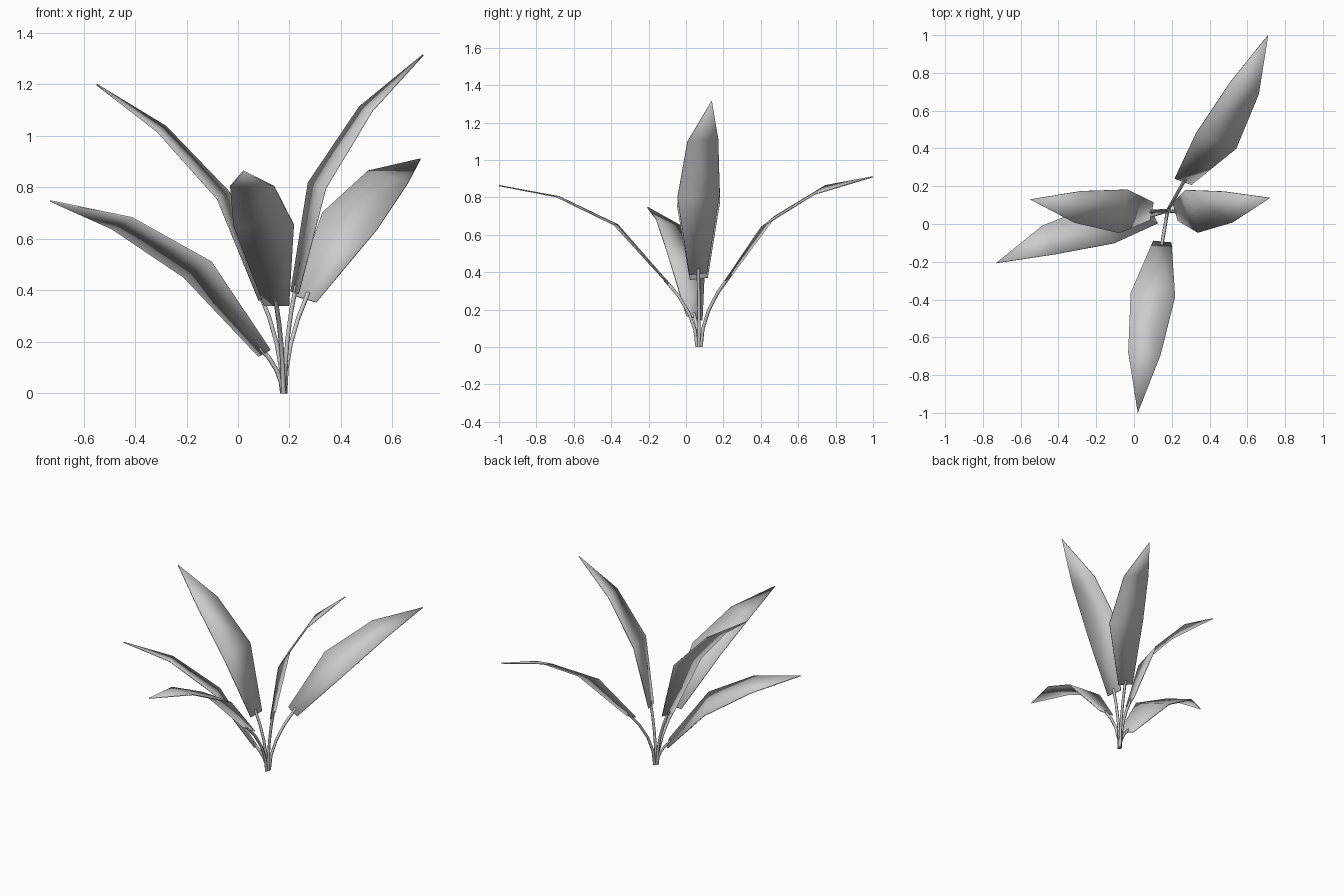
import bpy, bmesh
from mathutils import Vector

if "Cube" in bpy.data.objects:
    bpy.data.objects.remove(bpy.data.objects["Cube"])

CROWN = Vector((.178, .07, 0))
WIDTHS = (.098, .236, .172)   # blade width at base, belly, shoulder (tip is a point)

# Each leaf: direction across the blade, then its midline from base to tip
LEAVES = {
    "back": ((.92, -.34, -.27),
             [(.26, .225, .367), (.435, .44, .67), (.583, .717, .84), (.71, 1, .91)]),
    "front": ((1, -.09, 0),
              [(.15, -.095, .34), (.10, -.375, .653), (.055, -.685, .803), (.02, -1, .863)]),
    "right": ((.28, -.95, -.09),
              [(.22, .065, .39), (.307, .067, .807), (.497, .09, 1.105), (.72, .138, 1.315)]),
    "left": ((-.19, -.97, -.11),
             [(.092, .068, .365), (-.057, .067, .768), (-.297, .09, 1.027), (-.55, .13, 1.2)]),
    "low": ((-.45, .86, -.25),
            [(.103, .045, .155), (-.157, 0, .48), (-.45, -.085, .66), (-.73, -.207, .747)]),
}


def make_blade(name, across, mid):
    bm = bmesh.new()
    rows = [[bm.verts.new(c + across * s * w / 2) for s in (-1, 1)]
            for c, w in zip(mid, WIDTHS)]
    for (a, b), (c, d) in zip(rows, rows[1:]):
        bm.faces.new((a, b, d, c))
    bm.faces.new((*rows[-1], bm.verts.new(mid[-1])))
    bm.normal_update()
    if sum(f.normal.z for f in bm.faces) < 0:
        bmesh.ops.reverse_faces(bm, faces=bm.faces[:])
    mesh = bpy.data.meshes.new(name)
    bm.to_mesh(mesh)
    bm.free()
    mesh.shade_smooth()
    obj = bpy.data.objects.new(name, mesh)
    bpy.context.collection.objects.link(obj)
    # Thin blade
    mod = obj.modifiers.new("thickness", 'SOLIDIFY')
    mod.thickness = 0.006
    mod.offset = 0


def make_stem(name, end):
    # Stem rises straight from the crown, then bends out to the blade
    start = CROWN + Vector((end.x - CROWN.x, end.y - CROWN.y, 0)) * 0.06
    bend = start + Vector((0, 0, end.z * 0.5))
    curve = bpy.data.curves.new(name, 'CURVE')
    curve.dimensions = '3D'
    curve.bevel_depth = 0.009
    curve.bevel_resolution = 1
    curve.use_fill_caps = True
    spline = curve.splines.new('POLY')
    steps = 4
    spline.points.add(steps)
    for i, pt in enumerate(spline.points):
        t = i / steps
        pt.co = (*(start * (1 - t) ** 2 + bend * 2 * t * (1 - t) + end * t * t), 1)
    spline.use_smooth = True
    bpy.context.collection.objects.link(bpy.data.objects.new(name, curve))


for label, (across, mid) in LEAVES.items():
    mid = [Vector(p) for p in mid]
    make_blade(label + "_leaf", Vector(across).normalized(), mid)
    make_stem(label + "_stem", mid[0] + (mid[1] - mid[0]).normalized() * 0.03)
